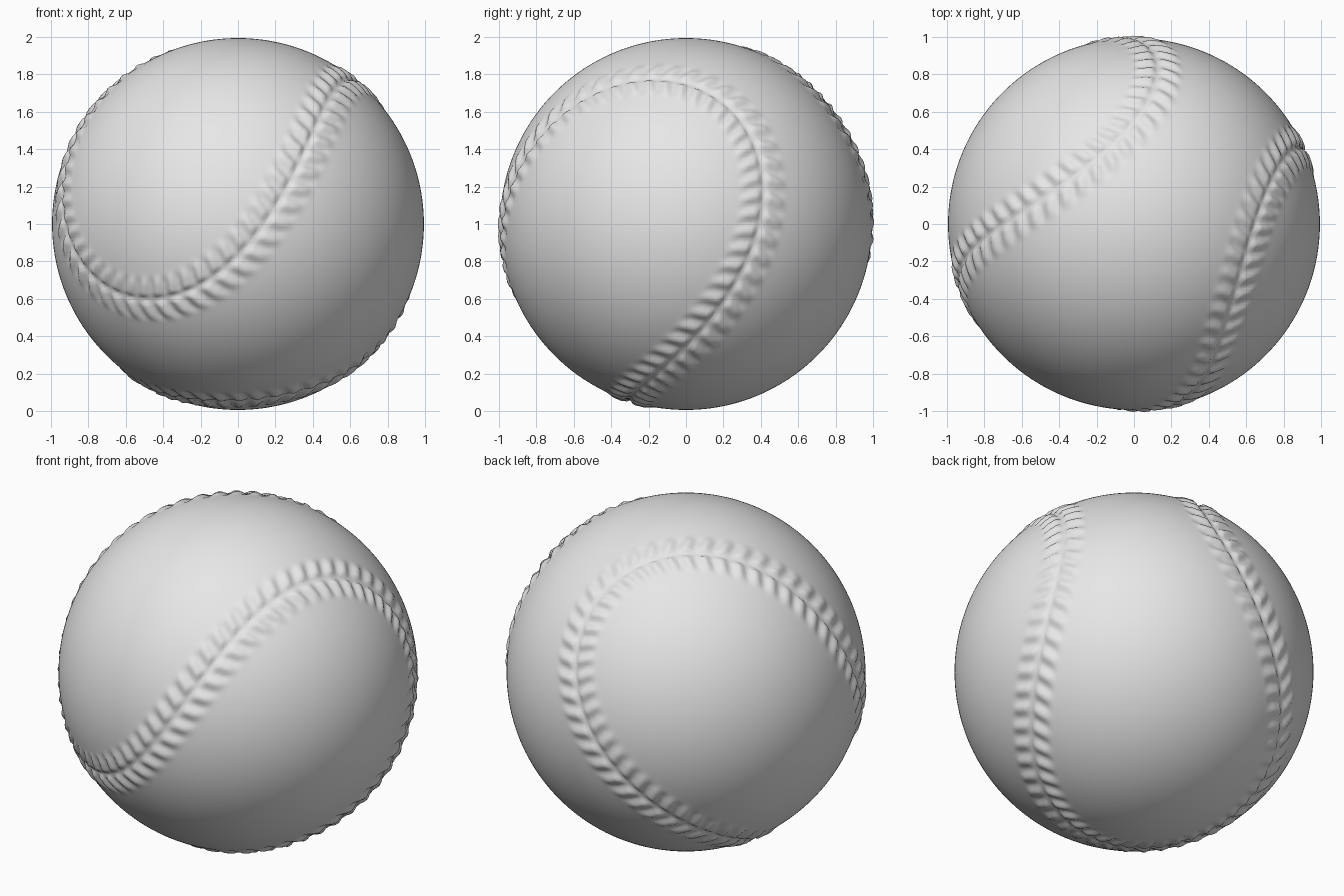
import bpy, bmesh, math
from mathutils import Vector, kdtree

cube = bpy.data.objects.get("Cube")
if cube:
    bpy.data.objects.remove(cube, do_unlink=True)

RADIUS = 0.994
STITCHES = 108
SAMPLES = 4320
P, Q = 0.7, 0.3      # shape of the seam loop

# Axes of the seam: through the waist, along one cover, along the other
waist = Vector((0.456, 0.509, 0.727)).normalized()
across = Vector((0.83, -0.54, -0.13))
across = (across - waist * across.dot(waist)).normalized()
along = waist.cross(across)


def seam_point(t):
    """Point on the closed seam loop on the unit sphere."""
    u = P * math.cos(t) + Q * math.cos(3 * t)
    v = P * math.sin(t) - Q * math.sin(3 * t)
    s = 2 * math.sqrt(P * Q) * math.sin(2 * t)
    return (along * (u - v) + across * (u + v)) / math.sqrt(2) + waist * s


def fade(x, start, end):
    """One before start, zero after end, smooth between."""
    k = min(max((x - start) / (end - start), 0), 1)
    return 1 - k * k * (3 - 2 * k)


# Seam samples for finding the closest place on the loop
step = 2 * math.pi / SAMPLES
seam = [seam_point(i * step) for i in range(SAMPLES)]
tree = kdtree.KDTree(SAMPLES)
for i, point in enumerate(seam):
    tree.insert(point, i)
tree.balance()


def relief(n):
    """Height of the seam and its slanted stitches above the ball."""
    point, i, dist = tree.find(n)
    if dist > 0.17:
        return 0
    tangent = seam[(i + 1) % SAMPLES] - seam[i - 1]
    d = abs(tangent.normalized().cross(point).dot(n))
    phase = 2 * math.pi * (STITCHES * i / SAMPLES + 3 * d)
    ridge = math.cos(phase) * fade(d, 0.085, 0.14) * (1 - fade(d, 0.005, 0.035))
    swell = 0.004 * fade(d, 0.06, 0.16)
    groove = 0.012 * fade(d, 0, 0.03)
    return swell + 0.009 * ridge - groove


# Ball with raised stitching
bm = bmesh.new()
bmesh.ops.create_icosphere(bm, subdivisions=7, radius=1)
for vert in bm.verts:
    n = vert.co.normalized()
    vert.co = n * (RADIUS + relief(n))
for face in bm.faces:
    face.smooth = True
mesh = bpy.data.meshes.new("ball")
bm.to_mesh(mesh)
bm.free()
ball = bpy.data.objects.new("ball", mesh)
ball.location.z = 1
bpy.context.collection.objects.link(ball)

# Plain grey cover
grey = bpy.data.materials.new("light grey")
grey.use_nodes = True
colour = (0.8, 0.8, 0.8, 1)
grey.diffuse_color = colour
grey.node_tree.nodes["Principled BSDF"].inputs["Base Color"].default_value = colour
mesh.materials.append(grey)
